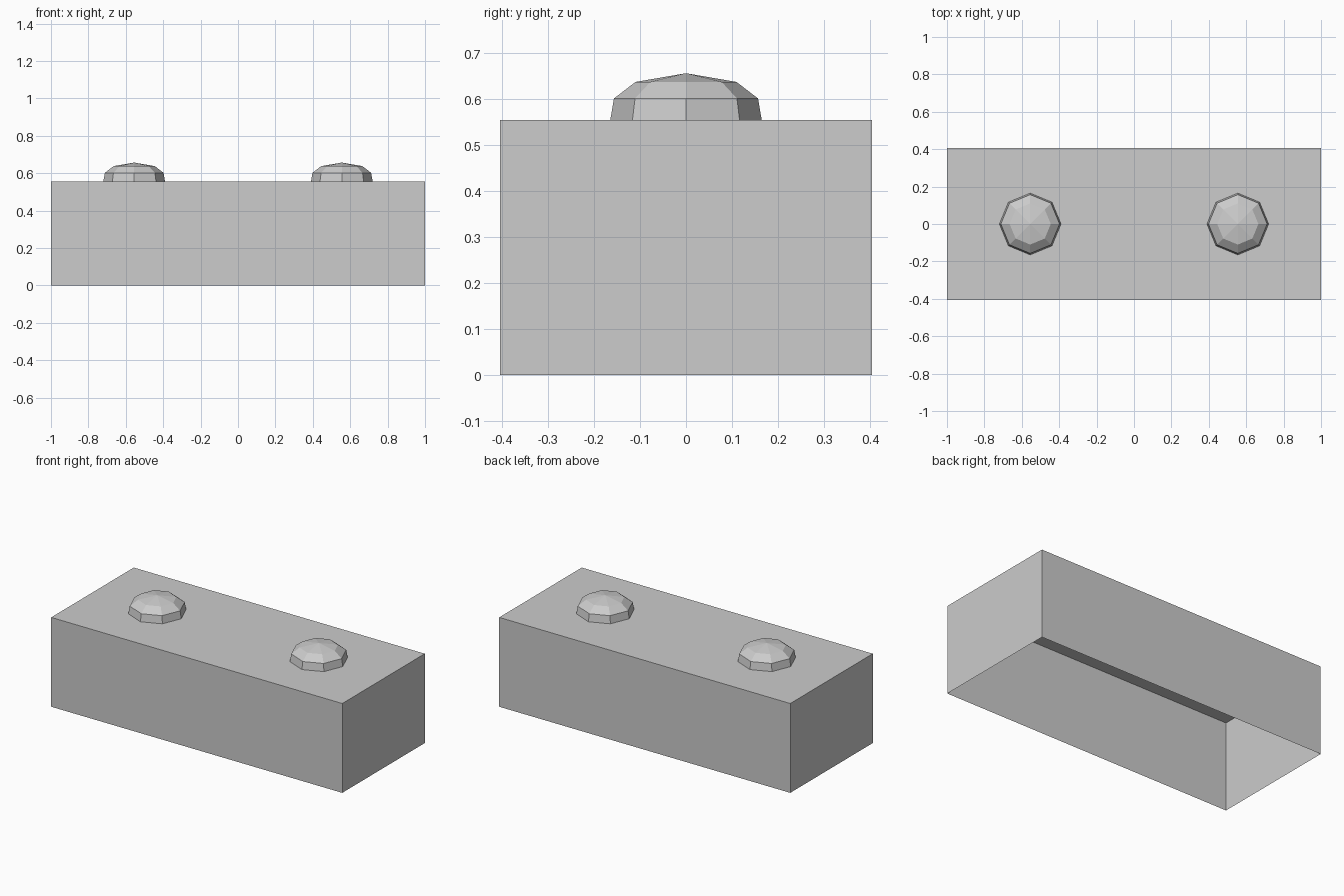
import bpy, bmesh, math

if "Cube" in bpy.data.objects:
    bpy.data.objects.remove(bpy.data.objects["Cube"])

grey = bpy.data.materials.new("light grey")
grey.diffuse_color = (0.604, 0.604, 0.604, 1.0)
grey.use_nodes = True
grey.node_tree.nodes["Principled BSDF"].inputs["Base Color"].default_value = grey.diffuse_color


def make_object(name, bm):
    bm.normal_update()
    mesh = bpy.data.meshes.new(name)
    bm.to_mesh(mesh)
    bm.free()
    mesh.materials.append(grey)
    obj = bpy.data.objects.new(name, mesh)
    bpy.context.collection.objects.link(obj)
    return obj


HALF_Y, TOP = 0.405, 0.555

# Thin-walled block, open underneath
bm = bmesh.new()
bmesh.ops.create_cube(bm, size=1.0)
for v in bm.verts:
    v.co = (v.co.x * 2, v.co.y * 2 * HALF_Y, (v.co.z + 0.5) * TOP)
bm.normal_update()
floor = [f for f in bm.faces if f.normal.z < -0.9]
bmesh.ops.delete(bm, geom=floor, context='FACES_ONLY')
make_object("block_shell", bm)


# Eight-sided domed stud: rings of (radius, height) closed by an apex
def make_stud(name, x):
    sides = 8
    bm = bmesh.new()
    rings = []
    for r, z in ((0.165, TOP), (0.157, 0.602), (0.11, 0.638)):
        rings.append([bm.verts.new((x + r * math.cos(i * math.tau / sides),
                                    r * math.sin(i * math.tau / sides), z))
                      for i in range(sides)])
    apex = bm.verts.new((x, 0, 0.657))
    for i in range(sides):
        j = (i + 1) % sides
        for low, high in zip(rings, rings[1:]):
            bm.faces.new((low[i], low[j], high[j], high[i]))
        bm.faces.new((rings[-1][i], rings[-1][j], apex))
    make_object(name, bm)


for name, x in (("left_stud", -0.555), ("right_stud", 0.555)):
    make_stud(name, x)
